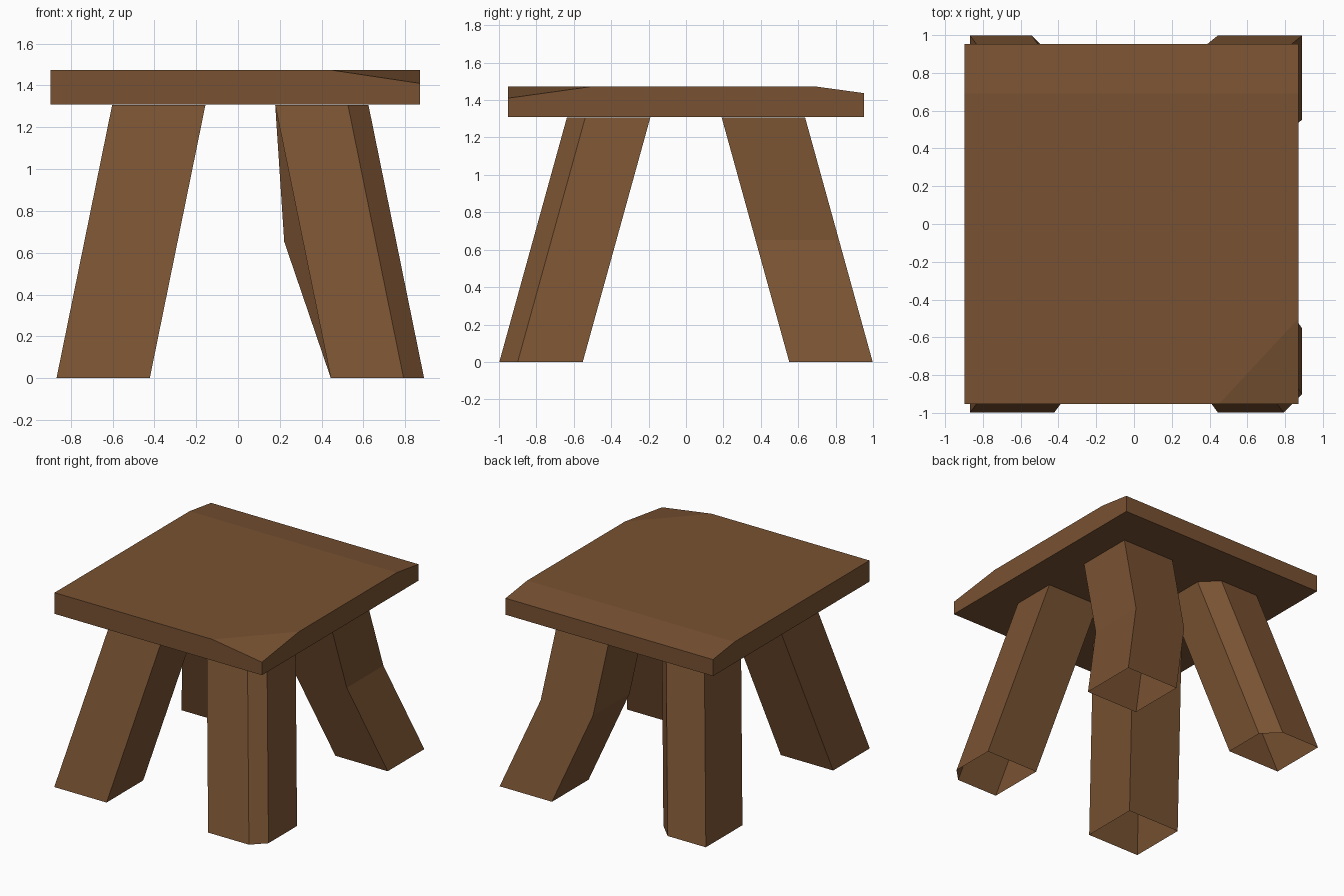
import bpy, bmesh
from mathutils import Vector

if "Cube" in bpy.data.objects:
    bpy.data.objects.remove(bpy.data.objects["Cube"])

wood = bpy.data.materials.new("wood")
wood.diffuse_color = (0.19, 0.085, 0.032, 1)
wood.use_nodes = True
wood.node_tree.nodes["Principled BSDF"].inputs["Base Color"].default_value = wood.diffuse_color


def add_object(name, bm):
    mesh = bpy.data.meshes.new(name)
    bm.to_mesh(mesh)
    bm.free()
    mesh.materials.append(wood)
    obj = bpy.data.objects.new(name, mesh)
    bpy.context.collection.objects.link(obj)
    return obj


def slice_off(bm, p, q, r):
    """Cut away everything above the plane through three points and cap it."""
    p, q, r = Vector(p), Vector(q), Vector(r)
    normal = (q - p).cross(r - p).normalized()
    if normal.z < 0:
        normal = -normal
    cut = bmesh.ops.bisect_plane(
        bm, geom=bm.verts[:] + bm.edges[:] + bm.faces[:], dist=1e-5,
        plane_co=p, plane_no=normal, clear_outer=True)
    bmesh.ops.holes_fill(bm, edges=[e for e in bm.edges if e.is_boundary])
    bmesh.ops.recalc_face_normals(bm, faces=bm.faces[:])


# Seat: slab with a chipped front right corner and a worn back edge
X0, X1, Y, Z0, Z1 = -0.897, 0.871, 0.953, 1.31, 1.473
bm = bmesh.new()
bmesh.ops.create_cube(bm, size=1)
for v in bm.verts:
    v.co = (X1 if v.co.x > 0 else X0,
            Y if v.co.y > 0 else -Y,
            Z1 if v.co.z > 0 else Z0)
slice_off(bm, (0.45, -Y, Z1), (X1, -0.50, Z1), (X1, -Y, 1.41))
slice_off(bm, (X0, 0.69, Z1), (X1, 0.69, Z1), (X1, Y, 1.437))
add_object("seat", bm)


def leg(name, sx, sy, chipped=None, cut=0.0, bend=0.0):
    """Open square tube leaning inward; optional cut corner and knee bend."""
    h = 0.223
    outline = []
    for cx, cy in ((-1, -1), (1, -1), (1, 1), (-1, 1)):
        x, y = cx * h, cy * h
        if (cx, cy) == chipped:
            ends = [(x - cx * cut, y), (x, y - cy * cut)]
            outline += ends if cx * cy < 0 else ends[::-1]
        else:
            outline.append((x, y))
    bm = bmesh.new()
    rings = []
    for t in ((0, 0.5, 1) if bend else (0, 1)):
        ox = 0.011 + sx * (0.656 - 0.266 * t) + (bend if t == 0.5 else 0)
        oy = sy * (0.775 - 0.361 * t)
        rings.append([bm.verts.new((ox + x, oy + y, 1.306 * t))
                      for x, y in outline])
    n = len(outline)
    for low, high in zip(rings, rings[1:]):
        for i in range(n):
            j = (i + 1) % n
            bm.faces.new((low[i], low[j], high[j], high[i]))
    return add_object(name, bm)


# Four splayed legs
leg("front_left_leg", -1, -1)
leg("front_right_leg", 1, -1, chipped=(1, -1), cut=0.098)
leg("back_left_leg", -1, 1, chipped=(1, 1), cut=0.12)
leg("back_right_leg", 1, 1, bend=-0.09)
